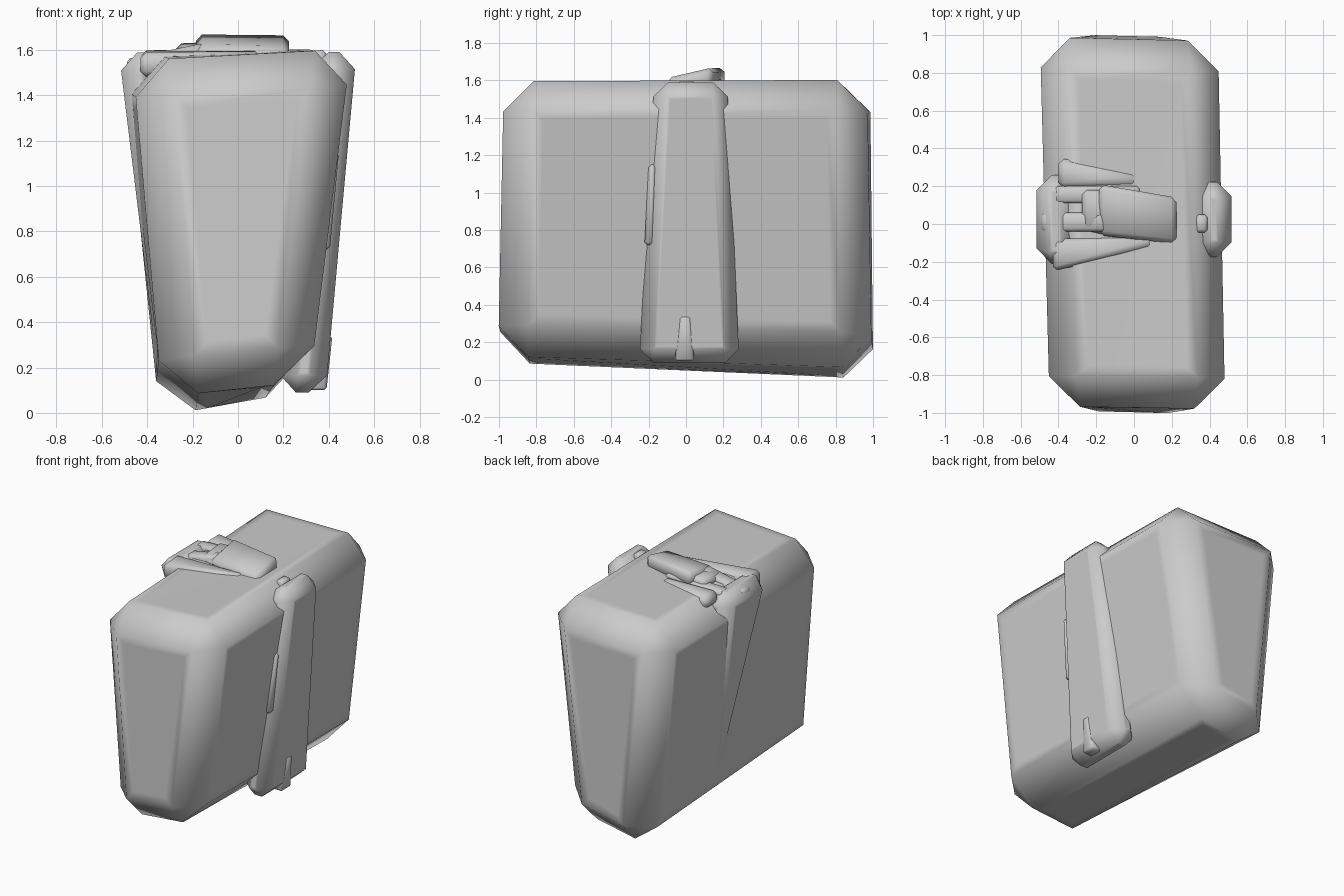
import bpy
import bmesh

if "Cube" in bpy.data.objects:
    bpy.data.objects.remove(bpy.data.objects["Cube"], do_unlink=True)

# Single plain grey
grey = bpy.data.materials.new("plain_grey")
grey.use_nodes = True
grey.diffuse_color = (0.6, 0.6, 0.6, 1)
bsdf = next(n for n in grey.node_tree.nodes if n.type == 'BSDF_PRINCIPLED')
bsdf.inputs["Base Color"].default_value = (0.6, 0.6, 0.6, 1)
bsdf.inputs["Roughness"].default_value = 0.8


def block(name, corners, bevel, inset=0.0):
    """Chamfered block; corners run x low/high, then y, then z fastest."""
    bm = bmesh.new()
    bmesh.ops.create_cube(bm, size=2)
    for v in bm.verts:
        v.co = corners[4 * (v.co.x > 0) + 2 * (v.co.y > 0) + (v.co.z > 0)]
    bmesh.ops.bevel(bm, geom=bm.edges[:], offset=bevel, segments=1,
                    affect='EDGES', clamp_overlap=True)
    bmesh.ops.recalc_face_normals(bm, faces=bm.faces[:])
    # Support loops on the six main faces keep their middles flat
    if inset:
        main = [f for f in bm.faces if max(map(abs, f.normal)) > 0.9]
        bmesh.ops.inset_individual(bm, faces=main, thickness=inset)
    for f in bm.faces:
        f.smooth = True
    mesh = bpy.data.meshes.new(name)
    bm.to_mesh(mesh)
    bm.free()
    mesh.materials.append(grey)
    obj = bpy.data.objects.new(name, mesh)
    bpy.context.collection.objects.link(obj)


def upright(name, low, high, bevel, inset=0.0):
    """Tapered block between two (x0, x1, y0, y1, z) sections."""
    block(name, [(s[i], s[2 + j], s[4]) for i in (0, 1) for j in (0, 1)
                 for s in (low, high)], bevel, inset)


def bar(name, start, end, bevel):
    """Block along x between (x, y0, y1, base, top at y0, top at y1) sections."""
    block(name, [(s[0], s[1 + j], z) for s in (start, end) for j in (0, 1)
                 for z in (s[3], s[4 + j])], bevel)


# Main body, leaning slightly and tapered to the bottom
block("body", [
    (-0.335, -0.99, 0.08), (-0.46, -0.962, 1.548),
    (-0.345, 1.005, -0.028), (-0.515, 0.988, 1.588),
    (0.32, -1.01, 0.14), (0.502, -0.976, 1.606),
    (0.275, 0.99, 0.095), (0.465, 0.965, 1.605)], 0.16, 0.08)

# Side straps
upright("left_strap", (0.18, 0.386, -0.25, 0.285, 0.09),
        (0.325, 0.522, -0.17, 0.22, 1.59), 0.075, 0.02)
upright("right_strap", (-0.362, -0.2, 0.08, 0.25, 0.25),
        (-0.525, -0.3, -0.23, 0.26, 1.588), 0.08, 0.02)

# Flat fingers reaching over the top
bar("back_finger", (-0.40, 0.19, 0.35, 1.5, 1.6, 1.6),
    (0.02, 0.19, 0.28, 1.5, 1.592, 1.59), 0.03)
bar("front_finger", (-0.43, -0.25, -0.08, 1.48, 1.588, 1.598),
    (0.1, -0.13, -0.06, 1.5, 1.592, 1.596), 0.025)
bar("centre_finger", (-0.49, -0.04, 0.06, 1.45, 1.56, 1.56),
    (-0.15, -0.04, 0.06, 1.5, 1.63, 1.63), 0.015)
bar("upper_finger", (-0.42, 0.11, 0.2, 1.5, 1.592, 1.592),
    (0.03, 0.11, 0.2, 1.5, 1.605, 1.605), 0.015)

# Clasp on top
bar("clasp_base", (-0.275, -0.03, 0.18, 1.55, 1.61, 1.63),
    (-0.05, -0.08, 0.18, 1.55, 1.615, 1.64), 0.025)
bar("clasp_plate", (-0.185, -0.06, 0.21, 1.56, 1.62, 1.673),
    (0.225, -0.105, 0.14, 1.56, 1.612, 1.67), 0.03)

# Small tabs on the left strap
bar("top_tab", (0.325, -0.045, 0.05, 1.52, 1.598, 1.598),
    (0.39, -0.045, 0.05, 1.52, 1.598, 1.598), 0.015)
upright("lower_tab", (0.3, 0.39, -0.06, 0.045, 0.1),
        (0.34, 0.416, -0.035, 0.025, 0.34), 0.012)
upright("edge_ridge", (0.33, 0.405, -0.222, -0.17, 0.72),
        (0.38, 0.445, -0.2, -0.16, 1.15), 0.015)
